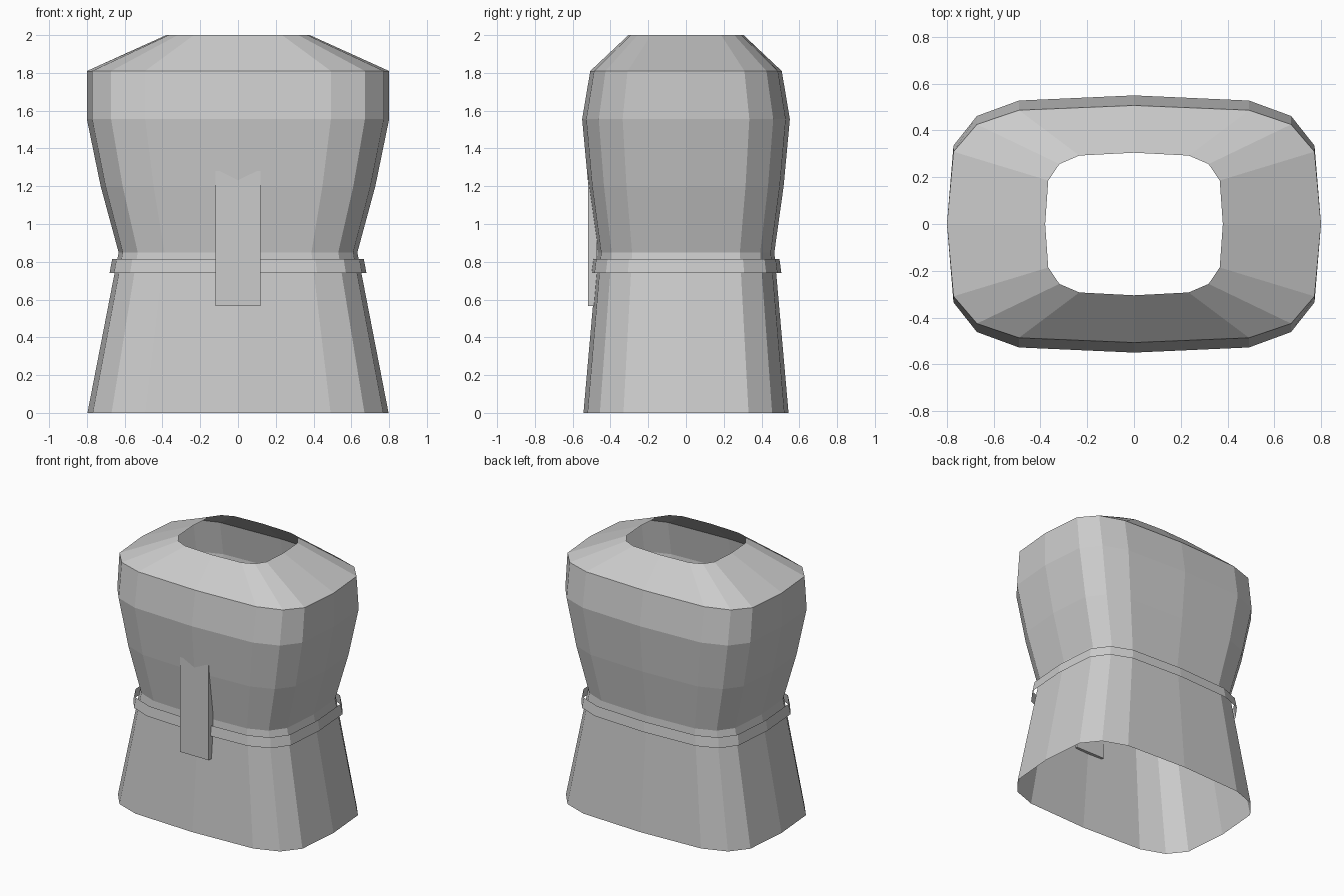
import bpy, bmesh

if "Cube" in bpy.data.objects:
    bpy.data.objects.remove(bpy.data.objects["Cube"])

# Rounded-rectangle cross-section, one quadrant in unit half-widths
QUAD = [(1, 0), (0.965, 0.61), (0.84, 0.84), (0.615, 0.96), (0, 1)]


def section():
    q = QUAD[:-1]
    pts = list(q)
    pts += [(-x, y) for x, y in reversed(QUAD[1:])]
    pts += [(-x, -y) for x, y in q]
    pts += [(x, -y) for x, y in reversed(QUAD[1:])]
    return pts


def loft(name, rings):
    """Open shell through rings of (z, half width, half depth)."""
    bm = bmesh.new()
    loops = [[bm.verts.new((x * hx, y * hy, z)) for x, y in section()]
             for z, hx, hy in rings]
    for low, high in zip(loops, loops[1:]):
        n = len(low)
        for i in range(n):
            j = (i + 1) % n
            bm.faces.new((low[i], low[j], high[j], high[i]))
    return finish(name, bm)


def finish(name, bm):
    mesh = bpy.data.meshes.new(name)
    bm.to_mesh(mesh)
    bm.free()
    obj = bpy.data.objects.new(name, mesh)
    bpy.context.collection.objects.link(obj)
    return obj


# Garment body: flared skirt, waist, chest, shoulders and open neck
loft("tunic_body", [
    (0.0, 0.797, 0.543),
    (0.85, 0.632, 0.468),
    (1.20, 0.727, 0.517),
    (1.555, 0.80, 0.55),
    (1.81, 0.80, 0.507),
    (2.0, 0.38, 0.305),
])

# Thin belt band standing off the waist
loft("belt", [(0.74, 0.68, 0.505), (0.815, 0.666, 0.495)])

# Flat front panel, its top running into the chest
bm = bmesh.new()
bmesh.ops.create_cube(bm, size=1)
for v in bm.verts:
    v.co.x *= 0.24
    v.co.y = -0.52 if v.co.y < 0 else -0.47
    v.co.z = 0.565 if v.co.z < 0 else 1.28
finish("front_panel", bm)
